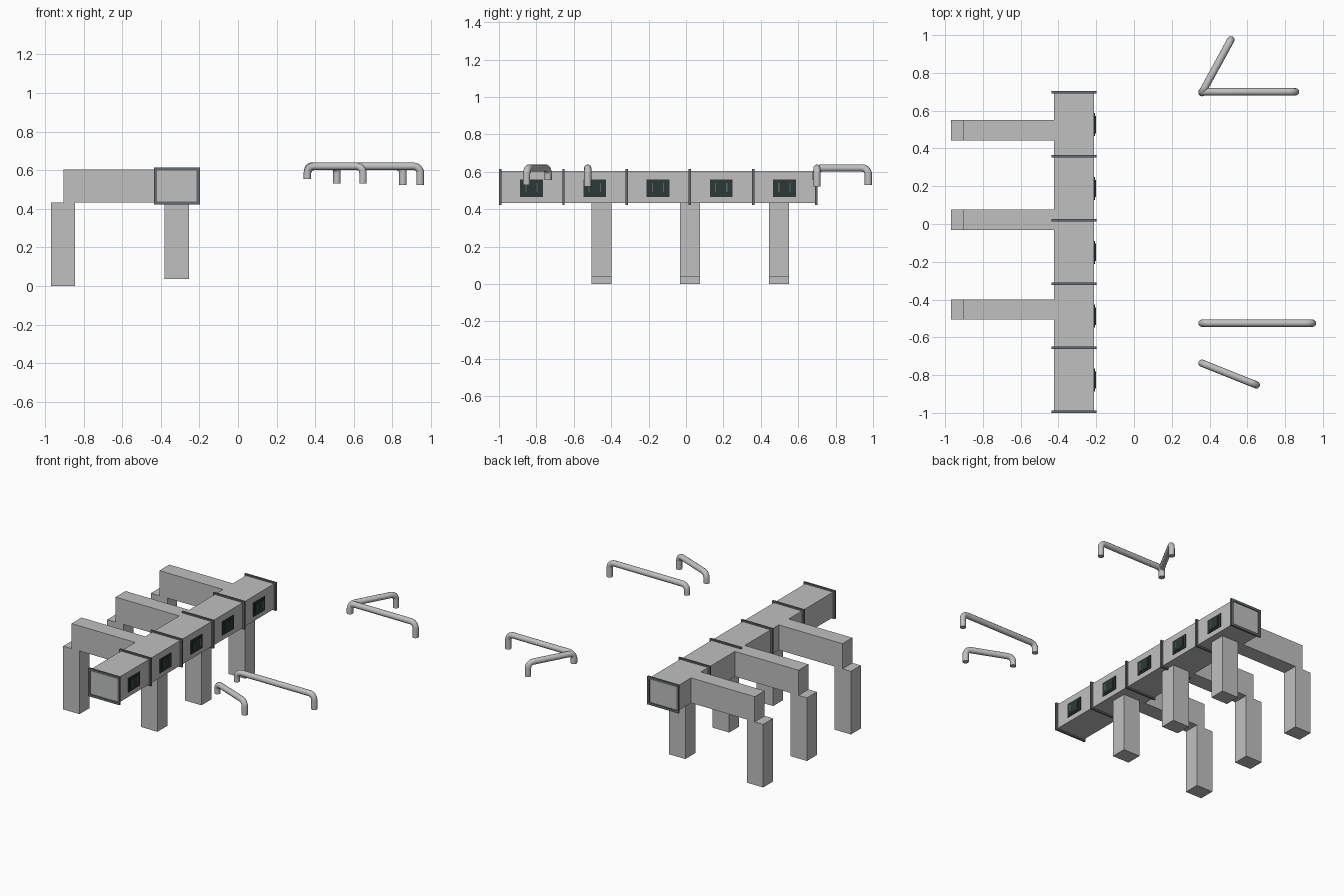
import bpy, bmesh, math
from mathutils import Vector

if "Cube" in bpy.data.objects:
    bpy.data.objects.remove(bpy.data.objects["Cube"])


def material(name, rgb):
    m = bpy.data.materials.new(name)
    m.diffuse_color = (*rgb, 1.0)
    m.use_nodes = True
    m.node_tree.nodes["Principled BSDF"].inputs["Base Color"].default_value = m.diffuse_color
    return m


GREY = material("galvanised grey", (0.53, 0.53, 0.53))
FLANGE = material("flange slate", (0.13, 0.15, 0.16))
DARK = material("grille dark green", (0.025, 0.04, 0.037))
SLAT = material("slat grey green", (0.10, 0.14, 0.13))


def finish(bm, name, mat):
    bmesh.ops.recalc_face_normals(bm, faces=bm.faces)
    mesh = bpy.data.meshes.new(name)
    bm.to_mesh(mesh)
    bm.free()
    mesh.materials.append(mat)
    ob = bpy.data.objects.new(name, mesh)
    bpy.context.collection.objects.link(ob)
    return ob


def box(name, x, y, z, mat):
    """Box given as (min, max) pairs on each axis."""
    bm = bmesh.new()
    bmesh.ops.create_cube(bm, size=1)
    for v in bm.verts:
        v.co = [r[0] + (r[1] - r[0]) * (c + 0.5) for r, c in zip((x, y, z), v.co)]
    return finish(bm, name, mat)


def frame(name, x, z, y, depth, width, mat):
    """Rectangular ring standing in the XZ plane, extruded along Y."""
    bm = bmesh.new()
    rings = []
    for i in (0, width):
        x0, x1, z0, z1 = x[0] + i, x[1] - i, z[0] + i, z[1] - i
        rings.append([bm.verts.new((a, y - depth / 2, b))
                      for a, b in ((x0, z0), (x1, z0), (x1, z1), (x0, z1))])
    o, n = rings
    for i in range(4):
        j = (i + 1) % 4
        bm.faces.new((o[i], o[j], n[j], n[i]))
    ext = bmesh.ops.extrude_face_region(bm, geom=bm.faces[:], use_keep_orig=True)
    for v in ext["geom"]:
        if isinstance(v, bmesh.types.BMVert):
            v.co.y += depth
    return finish(bm, name, mat)


def pipe(name, start, end, z_start, z_end, z_top=0.62, bend=0.035, radius=0.0195):
    """Round pipe with a rounded drop at each end."""
    a, b = Vector((*start, z_top)), Vector((*end, z_top))
    d, up = (b - a).normalized(), Vector((0, 0, 1))
    path = [Vector((*start, z_start))]
    for corner, side in ((a, 1), (b, -1)):
        centre = corner + d * side * bend - up * bend
        arc = [centre - d * side * bend * math.cos(t) + up * bend * math.sin(t)
               for t in (math.pi / 2 * k / 6 for k in range(7))]
        path += arc if side == 1 else arc[::-1]
    path.append(Vector((*end, z_end)))
    cu = bpy.data.curves.new(name, 'CURVE')
    cu.dimensions = '3D'
    cu.bevel_depth = radius
    cu.bevel_resolution = 4
    cu.use_fill_caps = True
    sp = cu.splines.new('POLY')
    sp.points.add(len(path) - 1)
    for p, co in zip(sp.points, path):
        p.co = (*co, 1)
    cu.materials.append(GREY)
    ob = bpy.data.objects.new(name, cu)
    bpy.context.collection.objects.link(ob)
    bpy.ops.object.select_all(action='DESELECT')
    ob.select_set(True)
    bpy.context.view_layer.objects.active = ob
    bpy.ops.object.convert(target='MESH')
    bpy.ops.object.shade_smooth_by_angle(angle=math.radians(40))


# Main duct with its flange rings
X0, X1, Z0, Z1 = -0.423, -0.211, 0.432, 0.604
Y0, STEP = -0.993, 0.338
box("main_duct", (X0, X1), (Y0, Y0 + 5 * STEP), (Z0, Z1), GREY)
for i in range(6):
    frame(f"flange_{i + 1}", (X0 - 0.013, X1 + 0.013), (Z0 - 0.01, Z1 + 0.01),
          Y0 + i * STEP, 0.013, 0.016, FLANGE)

# Air grilles on the right side of each duct section
for i in range(5):
    y = Y0 + (i + 0.5) * STEP - 0.002
    box(f"grille_plate_{i + 1}", (X1, X1 + 0.005), (y - 0.061, y + 0.061), (0.466, 0.56), DARK)
    box(f"grille_core_{i + 1}", (X1 + 0.004, X1 + 0.009), (y - 0.046, y + 0.046), (0.478, 0.548), DARK)
    for s in (-1, 1):
        box(f"grille_slat_{i + 1}", (X1 + 0.008, X1 + 0.011),
            (y + s * 0.03 - 0.003, y + s * 0.03 + 0.003), (0.492, 0.54), SLAT)

# Side branches with an outer and an inner drop duct each
for i, y in enumerate((-0.453, 0.022, 0.496)):
    span = (y - 0.0535, y + 0.0535)
    box(f"branch_duct_{i + 1}", (-0.905, X0), span, (Z0, Z1), GREY)
    box(f"outer_drop_{i + 1}", (-0.969, -0.845), span, (0.0, Z0), GREY)
    box(f"inner_drop_{i + 1}", (-0.38, -0.255), span, (0.037, Z0), GREY)

# Separate bent pipes
pipe("pipe_back_straight", (0.36, 0.70), (0.855, 0.70), 0.555, 0.522)
pipe("pipe_back_angled", (0.36, 0.695), (0.513, 0.975), 0.555, 0.53)
pipe("pipe_front_long", (0.36, -0.525), (0.945, -0.525), 0.555, 0.522)
pipe("pipe_front_angled", (0.36, -0.737), (0.648, -0.852), 0.555, 0.53)
